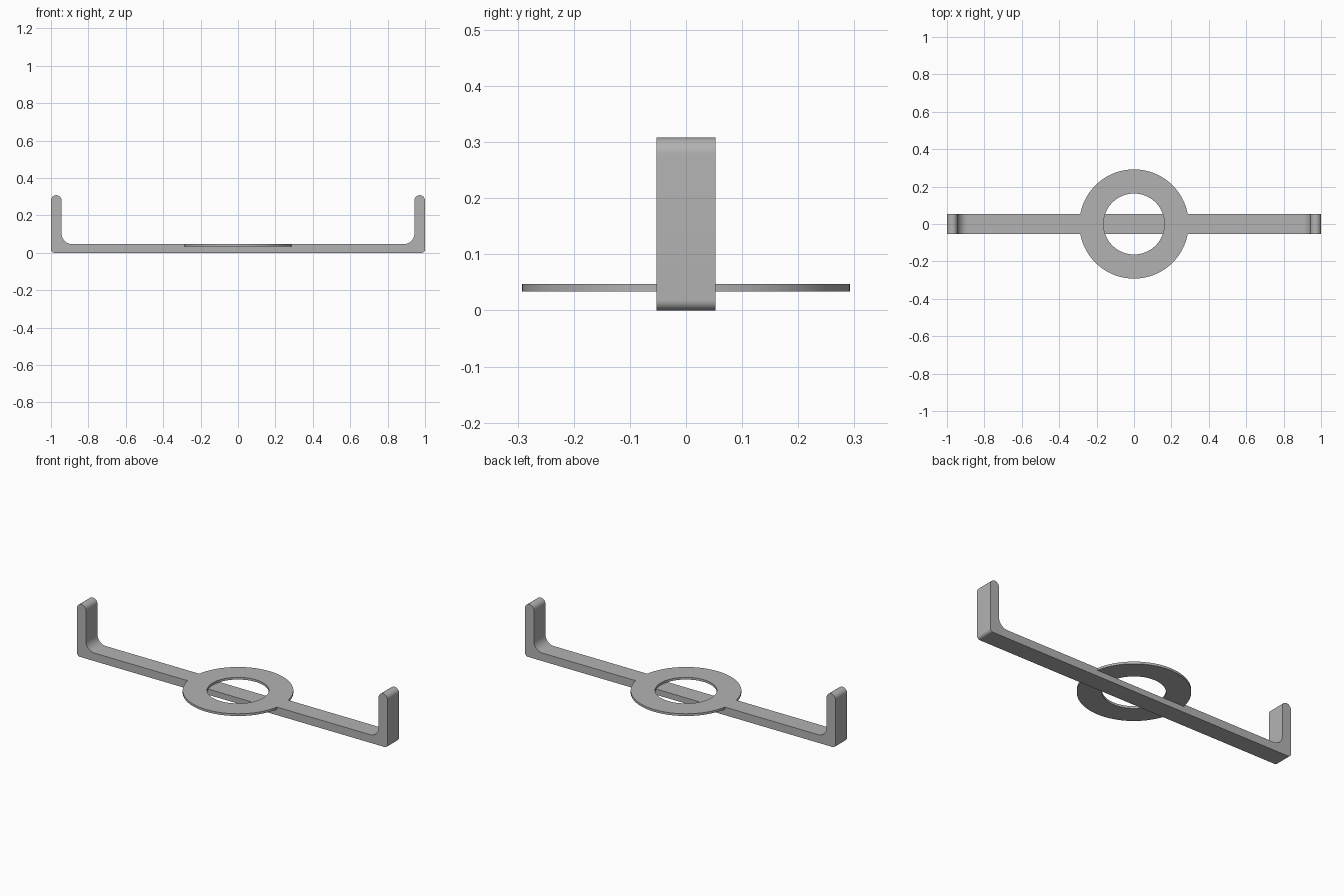
import bpy, bmesh
from math import pi, cos, sin

old = bpy.data.objects.get("Cube")
if old:
    bpy.data.objects.remove(old, do_unlink=True)

HALF_DEPTH, BAR_TOP, HEIGHT = 0.053, 0.047, 0.308
ARM, ARM_IN = 0.057, 0.943
RING_OUT, RING_IN, RING_LOW = 0.292, 0.163, 0.034

grey = bpy.data.materials.new("plain grey")
grey.use_nodes = True
colour = (0.45, 0.45, 0.45, 1)
grey.diffuse_color = colour
grey.node_tree.nodes["Principled BSDF"].inputs["Base Color"].default_value = colour


def arc(cx, cz, r, start, end, steps=12):
    """Points along an arc, angles in quarter turns."""
    angles = [(start + (end - start) * i / steps) * pi / 2 for i in range(steps + 1)]
    return [(cx + r * cos(a), cz + r * sin(a)) for a in angles]


def finish(name, bm):
    bmesh.ops.recalc_face_normals(bm, faces=bm.faces)
    mesh = bpy.data.meshes.new(name)
    bm.to_mesh(mesh)
    bm.free()
    mesh.materials.append(grey)
    obj = bpy.data.objects.new(name, mesh)
    bpy.context.collection.objects.link(obj)
    return obj


def disc(name, radius, low, high):
    bm = bmesh.new()
    bmesh.ops.create_cone(bm, cap_ends=True, segments=96, radius1=radius,
                          radius2=radius, depth=high - low)
    bmesh.ops.translate(bm, verts=bm.verts, vec=(0, 0, (low + high) / 2))
    return finish(name, bm)


# U-shaped bar: half profile mirrored, then extruded in depth
corner, fillet, tip = 0.018, 0.055, ARM / 2
half = arc(1 - corner, corner, corner, -1, 0)
half += arc(1 - tip, HEIGHT - tip, tip, 0, 2, 20)
half += arc(ARM_IN - fillet, BAR_TOP + fillet, fillet, 0, -1)
profile = half + [(-x, z) for x, z in reversed(half)]
bm = bmesh.new()
face = bm.faces.new([bm.verts.new((x, -HALF_DEPTH, z)) for x, z in profile])
side = bmesh.ops.extrude_face_region(bm, geom=[face])
bmesh.ops.translate(bm, vec=(0, 2 * HALF_DEPTH, 0),
                    verts=[v for v in side["geom"] if isinstance(v, bmesh.types.BMVert)])
bracket = finish("bracket_with_ring", bm)

# Thin ring plate joined flush with the bar; its hole leaves a shallow recess
plate = disc("ring_plate", RING_OUT, RING_LOW, BAR_TOP)
hole = disc("ring_hole_cutter", RING_IN, RING_LOW - 0.0005, BAR_TOP + 0.05)
bpy.context.view_layer.objects.active = bracket
for helper, operation in ((plate, "UNION"), (hole, "DIFFERENCE")):
    helper.hide_render = True
    mod = bracket.modifiers.new(helper.name, "BOOLEAN")
    mod.operation, mod.solver, mod.object = operation, "EXACT", helper
    bpy.ops.object.modifier_apply(modifier=mod.name)
for helper in (plate, hole):
    bpy.data.objects.remove(helper, do_unlink=True)

bpy.ops.object.select_all(action="DESELECT")
bracket.select_set(True)
bpy.ops.object.shade_smooth_by_angle(angle=pi / 6)
